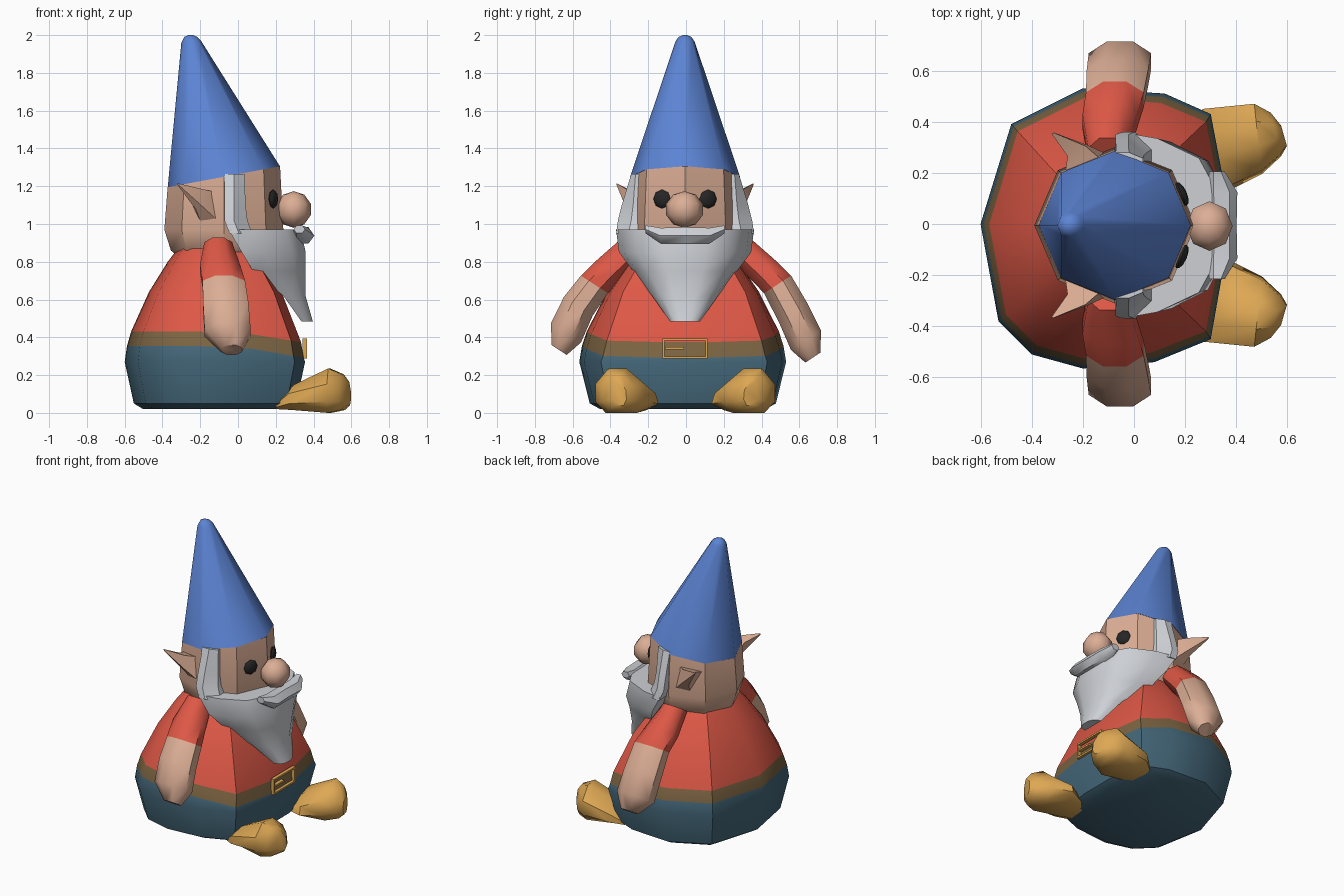
import bpy, bmesh, math
from mathutils import Vector, Matrix

if "Cube" in bpy.data.objects:
    bpy.data.objects.remove(bpy.data.objects["Cube"])


def colour(name, r, g, b):
    lin = lambda c: ((c / 255 + 0.055) / 1.055) ** 2.4
    m = bpy.data.materials.new(name)
    m.diffuse_color = (lin(r), lin(g), lin(b), 1)
    m.use_nodes = True
    m.node_tree.nodes["Principled BSDF"].inputs["Base Color"].default_value = m.diffuse_color
    return m


RED = colour("red shirt", 222, 88, 70)
SKIN = colour("skin", 220, 174, 149)
BLUE = colour("blue hat", 92, 132, 212)
WHITE = colour("white beard", 205, 208, 213)
TEAL = colour("teal trousers", 68, 103, 121)
BROWN = colour("brown belt", 124, 100, 66)
GOLD = colour("ochre boots", 222, 168, 84)
BLACK = colour("black eyes", 38, 38, 38)


def finish(name, bm, mats, angle=35):
    bmesh.ops.recalc_face_normals(bm, faces=bm.faces[:])
    me = bpy.data.meshes.new(name)
    bm.to_mesh(me)
    bm.free()
    for m in mats:
        me.materials.append(m)
    ob = bpy.data.objects.new(name, me)
    bpy.context.collection.objects.link(ob)
    bpy.ops.object.select_all(action='DESELECT')
    ob.select_set(True)
    bpy.context.view_layer.objects.active = ob
    bpy.ops.object.shade_smooth_by_angle(angle=math.radians(angle))
    return ob


def loft(name, rings, mats, row_mats=None, angle=35):
    """Skin a list of equal-length point rings and cap both ends."""
    bm = bmesh.new()
    vs = [[bm.verts.new(p) for p in r] for r in rings]
    n = len(rings[0])
    for k in range(len(rings) - 1):
        for i in range(n):
            j = (i + 1) % n
            f = bm.faces.new((vs[k][i], vs[k][j], vs[k + 1][j], vs[k + 1][i]))
            f.material_index = row_mats[k] if row_mats else 0
    for ring, k in ((vs[0], 0), (vs[-1], -1)):
        f = bm.faces.new(ring)
        f.material_index = row_mats[k] if row_mats else 0
    return finish(name, bm, mats, angle)


def ellipse(c, u, v, ru, rv, n=8, start=0.0):
    c, u, v = Vector(c), Vector(u), Vector(v)
    return [c + u * ru * math.cos(start + 2 * math.pi * i / n)
            + v * rv * math.sin(start + 2 * math.pi * i / n) for i in range(n)]


X, Y, Z = (1, 0, 0), (0, 1, 0), (0, 0, 1)

# Body: trousers, belt and shirt from one outline scaled up the height
outline = [(-.60, .0), (-.48, .39), (-.2, .53), (.12, .51), (.30, .43), (.355, .14),
           (.355, -.14), (.30, -.45), (.08, -.54), (-.2, -.565), (-.40, -.51), (-.53, -.38)]
levels = [(.02, .80, 0), (.05, .90, 0), (.27, 1.0, 0), (.353, .975, .06), (.43, .93, .055),
          (.64, .735, 0), (.80, .53, 0), (.87, .42, 0)]
rings = []
for z, s, dip in levels:
    ring = []
    for x, y in outline:
        # the belt line sags toward the front, where the belly is also steeper
        sx = s + ((1 - s) * .35 if x > .29 and .3 < z < .5 else 0)
        ring.append((-.115 + (x + .115) * sx, -.01 + (y + .01) * s,
                     z - dip * max(0, min(1, x / .35))))
    rings.append(ring)
loft("body", rings, [TEAL, BROWN, RED], [0, 0, 0, 1, 2, 2, 2])

# Belt buckle: frame bars and prong
bm = bmesh.new()
for y, z, w, h in ((-.005, .389, .24, .012), (-.005, .293, .24, .012), (-.119, .341, .012, .1),
                   (.109, .341, .012, .1), (-.06, .342, .1, .012)):
    bmesh.ops.create_cube(bm, size=1, matrix=Matrix.Translation((.354, y, z))
                          @ Matrix.Diagonal((.024, w, h, 1)))
finish("belt_buckle", bm, [GOLD])

# Head: octagonal drum whose top follows the tilted hat brim
HC = (-.075, -.005)
rings = []
for z, s, tilt in ((.82, .75, 0), (.86, .89, 0), (.97, 1.0, 0), (1.25, .945, .187)):
    ring = ellipse((HC[0], HC[1], z), X, Y, .315 * s, .305 * s)
    for p in ring:
        p.z += tilt * (p.x - HC[0])
    rings.append(ring)
loft("head", rings, [SKIN])

# Hat: tilted cone with a rounded tip
rings = []
for cx, z, r, tilt in ((-.075, 1.25, .297, .187), (-.248, 1.965, .052, .1),
                       (-.25, 1.99, .035, 0), (-.25, 2.0, .012, 0)):
    ring = ellipse((cx, -.005, z), X, Y, r, r * .98)
    for p in ring:
        p.z += tilt * (p.x - cx)
    rings.append(ring)
loft("hat", rings, [BLUE], angle=50)

# Beard: horizontal sections tapering to the tip
rings = []
for z, w, xb, xf in ((.97, .365, -.05, .355), (.85, .35, .02, .38), (.75, .275, .08, .375),
                     (.62, .175, .24, .365), (.485, .08, .335, .40)):
    d = xf - xb
    half = [(xb, w), (xb + .35 * d, .93 * w), (xb + .75 * d, .72 * w), (xf - .06 * d, .33 * w)]
    pts = half + [(x, -y) for x, y in reversed(half)]
    rings.append([(x, y - .005, z) for x, y in pts])
loft("beard", rings, [WHITE], angle=45)

# Moustache: lofted across the face
rings = []
for y, cx, cz, rx, rz in ((-.21, .325, .972, .03, .024), (-.13, .342, .938, .062, .048),
                          (0, .345, .94, .056, .05), (.13, .342, .938, .062, .048),
                          (.21, .325, .972, .03, .024)):
    rings.append(ellipse((cx, y - .005, cz), X, Z, rx, rz, 6))
loft("moustache", rings, [WHITE], angle=45)

# Nose
bm = bmesh.new()
bmesh.ops.create_uvsphere(bm, u_segments=8, v_segments=5, radius=.1,
                          matrix=Matrix.Translation((.295, -.008, 1.077))
                          @ Matrix.Diagonal((.95, 1.02, .97, 1)))
finish("nose", bm, [SKIN], 45)

for s, side in ((1, "left"), (-1, "right")):
    # Sideburn joining the beard to the hat
    rings = []
    for z, x0, x1, yo, yf in ((1.265, -.07, .035, .285, .262), (1.1, -.072, .04, .335, .275),
                              (1.02, -.072, .05, .355, .285), (.95, -.045, .075, .365, .30)):
        rings.append([(x, s * y - .005, z) for x, y in
                      ((x0, .18), (x0, yo), (x0 + .05, yo), (x1, yf), (x1, .18))])
    loft(side + "_sideburn", rings, [WHITE])

    # Eye: flattened ball lying on the slanted face
    bm = bmesh.new()
    bmesh.ops.create_uvsphere(bm, u_segments=8, v_segments=6, radius=.05,
                              matrix=Matrix.Translation((.186, s * .122 - .005, 1.132))
                              @ Matrix.Rotation(s * .4, 4, 'Z')
                              @ Matrix.Rotation(math.pi / 2, 4, 'Y')
                              @ Matrix.Diagonal((1, 1, .42, 1)))
    finish(side + "_eye", bm, [BLACK], 50)

    # Ear: pointed wedge sweeping back and up
    base = [(-.12, .25, 1.17), (-.12, .285, 1.03), (-.20, .25, 1.015), (-.27, .2, 1.15)]
    mid = [(-.19, .31, 1.185), (-.185, .315, 1.09), (-.225, .295, 1.08), (-.26, .27, 1.17)]
    tip = [(-.315, .362, 1.215), (-.312, .362, 1.205), (-.318, .358, 1.203), (-.322, .358, 1.213)]
    loft(side + "_ear", [[(x, s * y - .005, z) for x, y, z in r] for r in (base, mid, tip)],
         [SKIN], angle=25)

    # Arm: sleeve then bare forearm and hand; one arm hangs a little higher
    across = Vector((0, s * .84, .55))
    lift = 0 if s > 0 else .04
    rings = []
    for x, y, z, rx, rn in ((-.105, .27, .885, .08, .085), (-.095, .40, .765, .115, .09),
                            (-.075, .485, .68, .122, .092), (-.065, .57, .525, .13, .098),
                            (-.055, .635, .385, .132, .102), (-.035, .672, .293, .06, .052)):
        rings.append(ellipse((x, s * y, z + (lift if z < .6 else 0)), X, across, rx, rn, 8,
                             math.pi / 8))
    loft(side + "_arm", rings, [RED, SKIN], [0, 0, 1, 1, 1], angle=50)

    # Boot: sections along the foot, toes turned outward
    rings = []
    for xi, xo, yi, yo, z0, z1 in ((.22, .20, .21, .40, .02, .06),
                                   (.38, .27, .14, .455, .015, .15),
                                   (.50, .47, .20, .475, .0, .235),
                                   (.575, .535, .27, .44, .015, .205),
                                   (.598, .575, .31, .39, .04, .165)):
        sec = ((0, .25), (.2, 0), (.8, 0), (1, .25), (1, .65), (.75, 1), (.4, 1), (.05, .65))
        rings.append([(xi + (xo - xi) * a, s * (yi + (yo - yi) * a) - .005, z0 + (z1 - z0) * b)
                      for a, b in sec])
    loft(side + "_boot", rings, [GOLD], angle=45)
